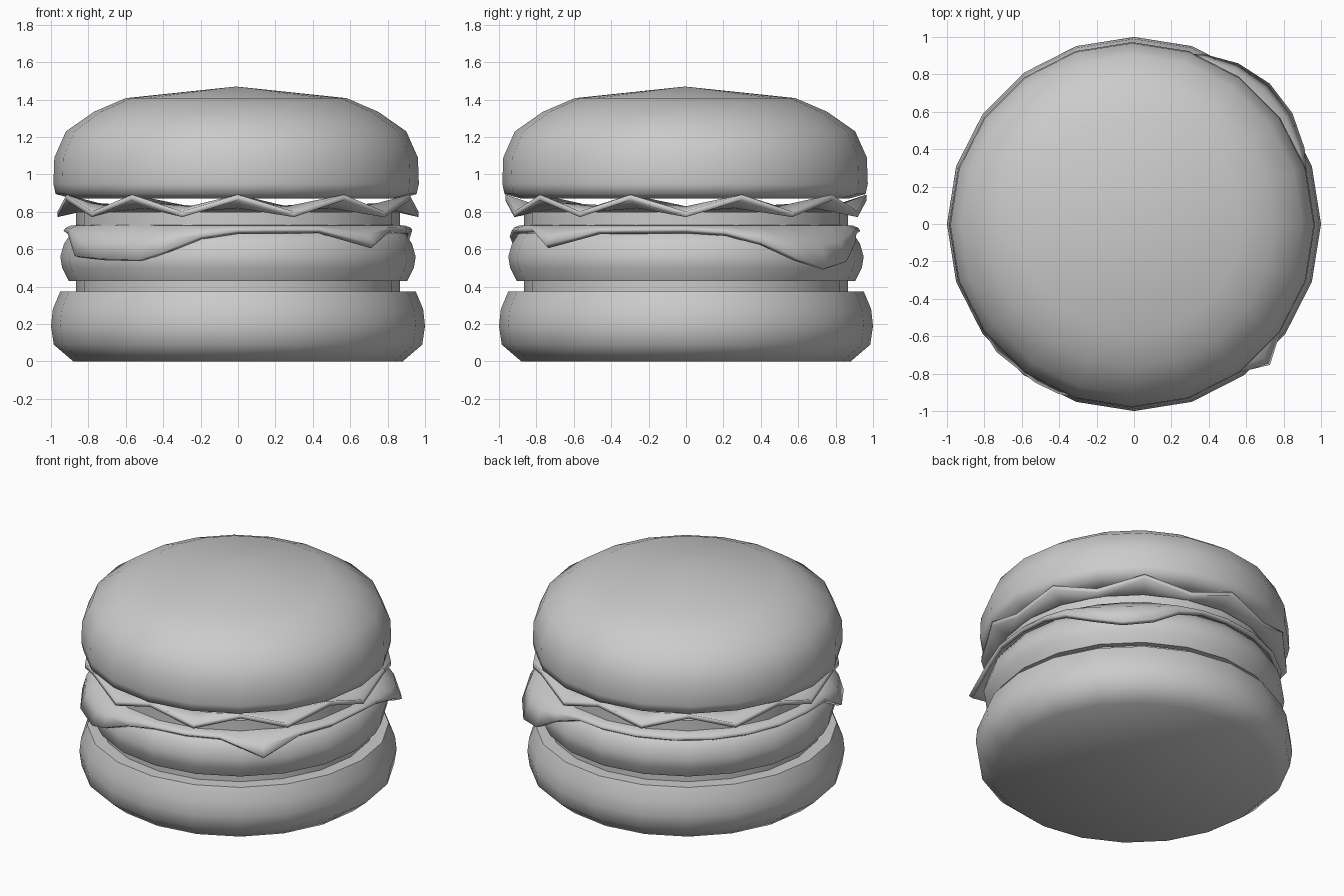
import bpy, bmesh, math

if "Cube" in bpy.data.objects:
    bpy.data.objects.remove(bpy.data.objects["Cube"])

SIDES = 20


def finish(name, bm, angle, thickness=0.0):
    bmesh.ops.recalc_face_normals(bm, faces=bm.faces)
    mesh = bpy.data.meshes.new(name)
    bm.to_mesh(mesh)
    bm.free()
    ob = bpy.data.objects.new(name, mesh)
    bpy.context.collection.objects.link(ob)
    if thickness:
        mod = ob.modifiers.new("thickness", 'SOLIDIFY')
        mod.thickness = thickness
        mod.offset = 0
    bpy.ops.object.select_all(action='DESELECT')
    ob.select_set(True)
    bpy.context.view_layer.objects.active = ob
    bpy.ops.object.shade_smooth_by_angle(angle=math.radians(angle))
    return ob


def skin(bm, rings, start=None, end=None):
    # each ring is a list of (angle from front, radius, height)
    loops = [[bm.verts.new((r * math.sin(a), -r * math.cos(a), z)) for a, r, z in ring]
             for ring in rings]
    n = len(loops[0])
    for lo, hi in zip(loops, loops[1:]):
        for i in range(n):
            j = (i + 1) % n
            bm.faces.new((lo[i], lo[j], hi[j], hi[i]))
    for z, loop in ((start, loops[0]), (end, loops[-1])):
        if z is not None:
            c = bm.verts.new((0, 0, z))
            for i in range(n):
                bm.faces.new((c, loop[i], loop[(i + 1) % n]))


def lathe(name, profile, bottom, top, angle=40):
    bm = bmesh.new()
    rings = [[(math.tau * k / SIDES, r, z) for k in range(SIDES)] for r, z in profile]
    skin(bm, rings, bottom, top)
    return finish(name, bm, angle)


# Buns, patty and the flat slices between them
lathe("bottom_bun", [(0.88, 0), (0.985, 0.09), (1.0, 0.19), (0.99, 0.28), (0.95, 0.375)],
      0, 0.375, 55)
lathe("lower_slice", [(0.865, 0.36), (0.865, 0.44)], 0.36, 0.44)
lathe("patty", [(0.905, 0.43), (0.94, 0.50), (0.95, 0.56), (0.93, 0.63), (0.89, 0.69),
                (0.82, 0.71)], 0.43, 0.71, 55)
lathe("upper_slice", [(0.865, 0.70), (0.865, 0.80)], 0.70, 0.80)
top_bun = lathe("top_bun", [(0.88, 0.872), (0.965, 0.895), (0.977, 0.95), (0.972, 1.09),
                            (0.91, 1.23), (0.76, 1.335), (0.59, 1.408)], 0.87, 1.47, 80)
top_bun.location.x = -0.01
top_bun.location.y = -0.005

# Cheese sheet: edge keys are (degrees from front, radius, height of edge)
KEYS = [(-75, 0.93, 0.68), (-62, 0.975, 0.56), (-47, 0.99, 0.545), (-32, 0.985, 0.54),
        (-24, 0.98, 0.58), (-12, 0.95, 0.66), (0, 0.92, 0.69), (28, 0.92, 0.695),
        (44, 1.035, 0.615), (60, 0.93, 0.69), (90, 0.92, 0.695), (103, 0.94, 0.68),
        (114, 0.985, 0.63), (125, 1.02, 0.545), (136, 1.03, 0.495), (147, 1.01, 0.53),
        (157, 0.97, 0.63), (168, 0.92, 0.69), (225, 0.92, 0.685), (270, 0.92, 0.69),
        (285, 0.93, 0.68)]


def edge(deg):
    for (a, r, z), (b, s, w) in zip(KEYS, KEYS[1:]):
        if a <= deg <= b:
            t = (deg - a) / (b - a)
            return r + (s - r) * t, z + (w - z) * t


bm = bmesh.new()
degs = sorted(set([k[0] for k in KEYS[:-1]] + [14, 75, 180, 195, 210, 240, 255]))
rings = [[], [], [], []]
for d in degs:
    a = math.radians(d)
    r, z = edge(d)
    rings[0].append((a, 0.80, 0.718))
    rings[1].append((a, 0.89, 0.712))
    rings[2].append((a, 0.3 * 0.89 + 0.7 * r, 0.6 * 0.712 + 0.4 * z))
    rings[3].append((a, r, z))
skin(bm, rings, start=0.718)
finish("cheese", bm, 60, 0.03)

# Lettuce leaf: flat middle, zigzag rim
bm = bmesh.new()
rings = [[], [], []]
for k in range(SIDES):
    a = math.tau * k / SIDES
    up = 1 if k % 2 == 0 else -1
    rings[0].append((a, 0.60, 0.815))
    rings[1].append((a, 0.84, 0.825 + 0.01 * up))
    rings[2].append((a, 0.965, 0.832 + 0.045 * up))
skin(bm, rings, start=0.815)
finish("lettuce", bm, 35, 0.03)
